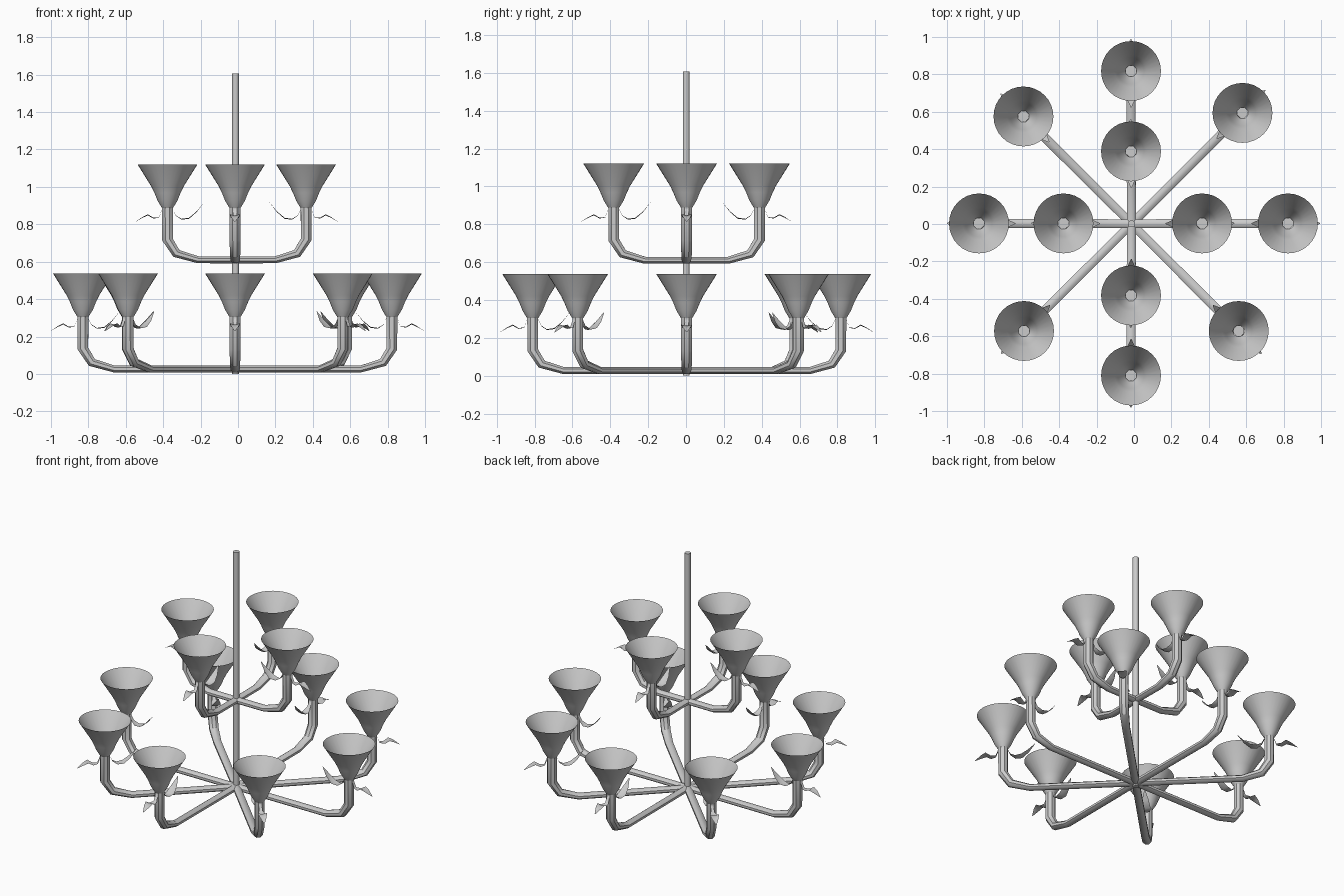
import bpy, math
from mathutils import Vector

if "Cube" in bpy.data.objects:
    bpy.data.objects.remove(bpy.data.objects["Cube"])

CX, CY = -0.013, 0.001          # hub position
TIER = 0.583                    # height of the upper tier


def make(name, verts, faces, angle=40):
    me = bpy.data.meshes.new(name)
    me.from_pydata([tuple(v) for v in verts], [], faces)
    me.update()
    ob = bpy.data.objects.new(name, me)
    bpy.context.collection.objects.link(ob)
    bpy.ops.object.select_all(action='DESELECT')
    ob.select_set(True)
    bpy.context.view_layer.objects.active = ob
    bpy.ops.object.shade_smooth_by_angle(angle=math.radians(angle))
    return ob


def loft(rings, caps=True):
    """Skin a list of equal rings into a tube."""
    n = len(rings[0])
    verts = [v for r in rings for v in r]
    faces = []
    for i in range(len(rings) - 1):
        for j in range(n):
            k = (j + 1) % n
            faces.append((i*n + j, i*n + k, (i+1)*n + k, (i+1)*n + j))
    if caps:
        faces.append(tuple(reversed(range(n))))
        faces.append(tuple(range((len(rings)-1)*n, len(rings)*n)))
    return verts, faces


def arm(name, out, R, z0, sides=8):
    """Bent tube: hub -> outwards -> up into the cup."""
    side = Vector((-out.y, out.x, 0))
    up = Vector((0, 0, 1))
    # radius, height, tilt of section, half height, half width
    path = [(-0.015, .027, 0, .020, .025), (R-.165, .027, 8, .020, .026),
            (R-.048, .061, 42, .026, .030), (R, .135, 80, .031, .031),
            (R, .315, 90, .031, .031)]
    rings = []
    for r, z, tilt, h, w in path:
        t = math.radians(tilt)
        nrm = up * math.cos(t) - out * math.sin(t)
        c = Vector((CX, CY, z0 + z)) + out * r
        rings.append([c + side * w * math.cos(a) + nrm * h * math.sin(a)
                      for a in [math.tau * (j + .5) / sides for j in range(sides)]])
    make(name, *loft(rings))


def cup(name, c, z0, sides=32):
    """Open flared shade."""
    prof = [(.030, .305), (.053, .343), (.070, .385), (.087, .420), (.160, .537)]
    rings = [[(c.x + r*math.cos(math.tau*j/sides), c.y + r*math.sin(math.tau*j/sides), z0 + z)
              for j in range(sides)] for r, z in prof]
    make(name, *loft(rings, caps=False))


def leaf(name, c, d, pts, z0):
    """Wavy single-sheet leaf leaving the stem in direction d."""
    side = Vector((-d.y, d.x, 0))
    widths = [.008, .012, .022, .028, .020, .002]
    verts, faces = [], []
    for (r, z), w in zip(pts, widths):
        m = Vector((c.x, c.y, z0 + z)) + d * r
        verts += [m - side*w, m - Vector((0, 0, w*.2)), m + side*w]
    for i in range(len(pts) - 1):
        a = i * 3
        faces += [(a, a+1, a+4, a+3), (a+1, a+2, a+5, a+4)]
    make(name, verts, faces, 60)


OUTER = [(.028, .300), (.045, .255), (.075, .252), (.105, .270), (.135, .255), (.172, .230)]
INNER = [(.028, .300), (.045, .265), (.075, .246), (.115, .252), (.155, .285), (.195, .333)]

# arms, cups and leaves at each lamp position
lower = [(-.829, .003), (.823, .003), (-.016, .818), (-.016, -.810),
         (-.591, .575), (.580, .594), (-.588, -.572), (.560, -.572)]
upper = [(-.377, .003), (.364, .003), (-.016, .388), (-.016, -.382)]
for tier, spots, z0 in (("lower", lower, 0), ("upper", upper, TIER)):
    for i, (x, y) in enumerate(spots, 1):
        c = Vector((x, y, 0))
        off = c - Vector((CX, CY, 0))
        out = off.normalized()
        arm(f"{tier}_arm_{i}", out, off.length, z0)
        cup(f"{tier}_cup_{i}", c, z0)
        leaf(f"{tier}_outer_leaf_{i}", c, out, OUTER, z0)
        leaf(f"{tier}_inner_leaf_{i}", c, -out, INNER, z0)

# central hanging rod
rod = [[(CX + .019*math.cos(math.tau*j/10), CY + .019*math.sin(math.tau*j/10), z)
        for j in range(10)] for z in (0, 1.607)]
make("hanging_rod", *loft(rod))
